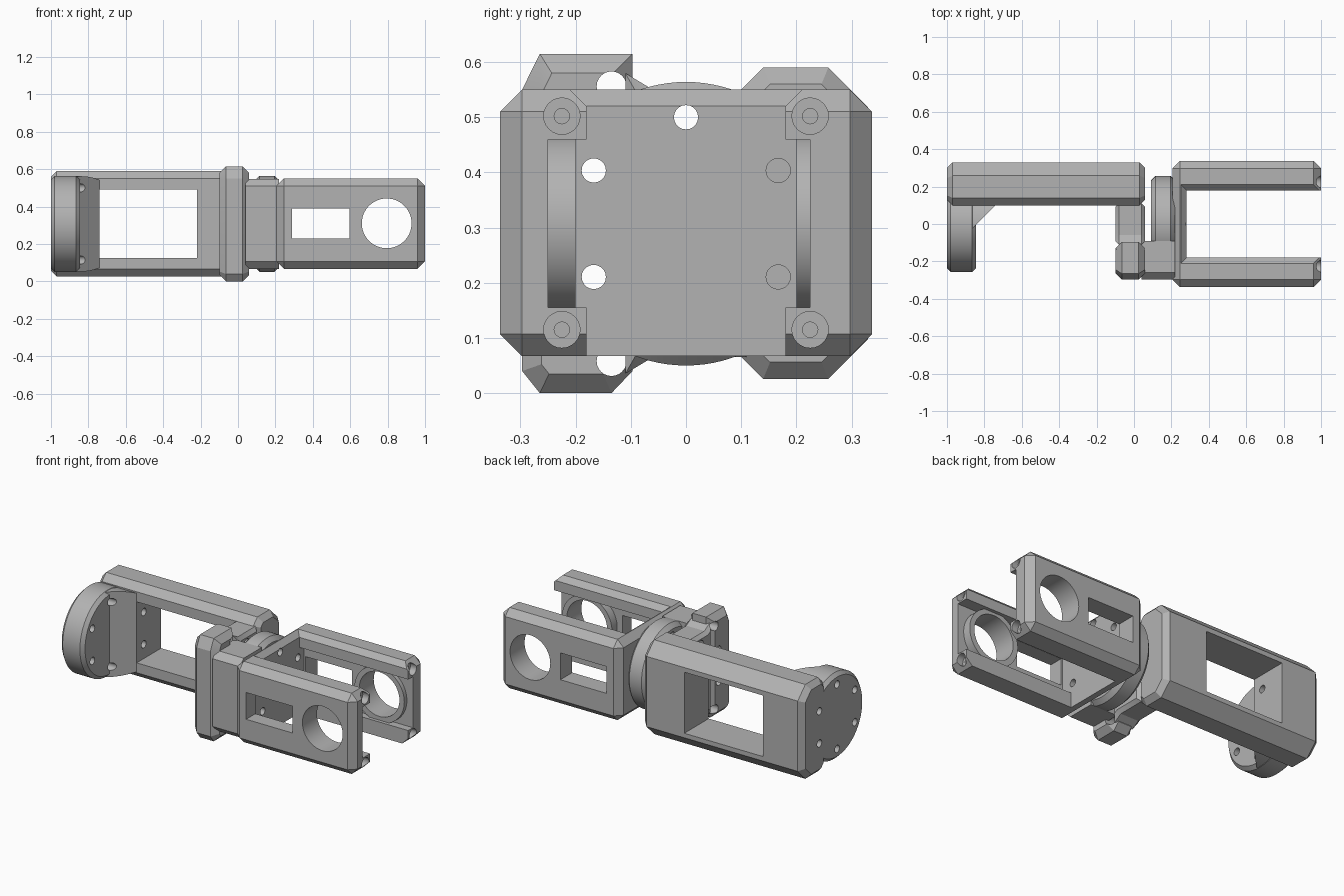
import bpy, bmesh, math
from mathutils import Vector, Matrix

cube = bpy.data.objects.get("Cube")
if cube:
    bpy.data.objects.remove(cube, do_unlink=True)

grey = bpy.data.materials.new("machined grey")
grey.use_nodes = True
grey.diffuse_color = (0.45, 0.45, 0.45, 1)
grey.node_tree.nodes["Principled BSDF"].inputs["Base Color"].default_value = (0.45, 0.45, 0.45, 1)

MID = 0.307          # height of the long axis
DISC_R = 0.257


def finish(name, bm):
    bmesh.ops.recalc_face_normals(bm, faces=bm.faces)
    mesh = bpy.data.meshes.new(name)
    bm.to_mesh(mesh)
    bm.free()
    mesh.materials.append(grey)
    obj = bpy.data.objects.new(name, mesh)
    bpy.context.collection.objects.link(obj)
    return obj


def box(name, x, y, z, chamfer=0):
    bm = bmesh.new()
    bmesh.ops.create_cube(bm, size=1)
    for v in bm.verts:
        v.co = [r[0] if c < 0 else r[1] for c, r in zip(v.co, (x, y, z))]
    if chamfer:
        bmesh.ops.bevel(bm, geom=bm.edges[:], offset=chamfer, segments=1, affect='EDGES')
    return finish(name, bm)


def prism(name, points, axis, lo, hi, end_chamfer=0):
    """Extrude a profile along x (points are y, z) or z (points are x, y)."""
    bm = bmesh.new()
    place = (lambda a, b: (lo, a, b)) if axis == 'x' else (lambda a, b: (a, b, lo))
    base = bm.faces.new([bm.verts.new(place(*p)) for p in points])
    step = Vector((hi - lo, 0, 0)) if axis == 'x' else Vector((0, 0, hi - lo))
    ext = bmesh.ops.extrude_face_region(bm, geom=[base], use_keep_orig=True)
    top = [g for g in ext['geom'] if isinstance(g, bmesh.types.BMVert)]
    bmesh.ops.translate(bm, verts=top, vec=step)
    if end_chamfer:
        n = 0 if axis == 'x' else 2
        rim = [e for e in bm.edges if abs(e.verts[0].co[n] - e.verts[1].co[n]) < 1e-5]
        bmesh.ops.bevel(bm, geom=rim, offset=end_chamfer, segments=1, affect='EDGES')
    return finish(name, bm)


def cylinder(name, axis, centre, radius, length, sides=32, chamfer=0):
    bm = bmesh.new()
    turn = Matrix.Rotation(math.pi / 2, 4, 'Y' if axis == 'x' else 'X')
    bmesh.ops.create_cone(bm, cap_ends=True, segments=sides, radius1=radius,
                          radius2=radius, depth=length)
    if chamfer:
        rim = [e for e in bm.edges if abs(e.verts[0].co.z - e.verts[1].co.z) < 1e-5]
        bmesh.ops.bevel(bm, geom=rim, offset=chamfer, segments=1, affect='EDGES')
    bmesh.ops.transform(bm, matrix=Matrix.Translation(centre) @ turn, verts=bm.verts)
    return finish(name, bm)


def cut(targets, *cutters):
    for cutter in cutters:
        for obj in targets:
            mod = obj.modifiers.new("cut", 'BOOLEAN')
            mod.operation = 'DIFFERENCE'
            mod.solver = 'EXACT'
            mod.object = cutter
            bpy.context.view_layer.objects.active = obj
            bpy.ops.object.modifier_apply(modifier=mod.name)
        bpy.data.objects.remove(cutter, do_unlink=True)


def bolt_holes(targets, lo, hi, angles):
    for a in angles:
        t = math.radians(a)
        c = ((lo + hi) / 2, 0.193 * math.cos(t), MID + 0.193 * math.sin(t))
        cut(targets, cylinder("bolt_hole", 'x', c, 0.022, hi - lo, 20))


# Long side arm with a window and chamfered edges
arm = prism("side_arm", [(0.10, 0.066), (0.14, 0.026), (0.258, 0.026), (0.33, 0.098),
                         (0.33, 0.518), (0.258, 0.59), (0.14, 0.59), (0.10, 0.55)],
            'x', -1.0, 0.06, 0.03)
cut([arm], box("window", (-0.74, -0.22), (0, 0.5), (0.125, 0.49)))

# Round end flange and its sloping gusset
flange = cylinder("end_flange", 'x', (-0.923, 0, MID), DISC_R, 0.154, 96, 0.02)
gusset = cylinder("flange_gusset", 'x', (-0.83, 0, MID), DISC_R - 0.002, 0.18, 96)
cut([gusset],
    prism("slope", [(-0.865, -0.5), (-0.7, -0.5), (-0.7, 0.14), (-0.865, -0.025)], 'z', -0.2, 0.9),
    box("back_trim", (-1.2, 0), (0.12, 0.5), (-0.2, 0.9)))
bolt_holes([arm, flange, gusset], -1.1, -0.7, range(30, 390, 60))

# Clamp block, bridge plate, neck and hub
clamp = prism("clamp_block", [(-0.297, 0.04), (-0.265, 0), (-0.135, 0), (-0.097, 0.04),
                              (-0.097, 0.615), (-0.265, 0.615), (-0.297, 0.55)],
              'x', -0.1, 0.06, 0.035)
plate = prism("bridge_plate", [(-0.11, 0.035), (-0.06, 0.065), (0.11, 0.065),
                               (0.11, 0.55), (-0.06, 0.55), (-0.11, 0.58)],
              'x', -0.1, 0.06, 0.02)
neck = prism("neck", [(-0.297, 0.105), (-0.26, 0.067), (-0.09, 0.067),
                      (-0.09, 0.547), (-0.26, 0.547), (-0.297, 0.51)], 'x', 0.04, 0.22)
hub = cylinder("hub", 'x', (0.155, 0, MID), DISC_R, 0.13, 96, 0.025)
cut([hub], box("hub_trim", (0, 0.3), (-0.5, -0.092), (-0.2, 0.9)))
for z in (0.058, 0.556):
    cut([clamp], cylinder("clamp_hole", 'x', (0, -0.135, z), 0.027, 0.4, 24))

# Fork: chamfered block hollowed out between two cheeks
fork = box("fork", (0.205, 1.0), (-0.337, 0.337), (0.067, 0.55), 0.04)
cut([fork],
    box("gap", (0.28, 1.2), (-0.18, 0.18), (-0.2, 0.9)),
    box("back_recess", (0.28, 1.2), (0, 0.225), (0.155, 0.46)),
    box("front_recess", (0.28, 1.2), (-0.25, 0), (0.155, 0.46)))

# Flared lips above and below the gap
for edge, s in ((0.55, 1), (0.067, -1)):
    bm = bmesh.new()
    bmesh.ops.create_cube(bm, size=1)
    for v in bm.verts:
        outer = v.co.z > 0
        grow = 0.05 if outer else 0
        v.co = (0.28 - grow if v.co.x < 0 else 1.2,
                math.copysign(0.18 + grow, v.co.y),
                edge + s * (0.02 if outer else -0.03))
    cut([fork], finish("lip", bm))

# Bearing rings inside the cheeks
rings = [cylinder("back_bearing_ring", 'y', (0.795, 0.23, MID), 0.165, 0.06, 64),
         cylinder("front_bearing_ring", 'y', (0.795, -0.24, MID), 0.165, 0.08, 64)]
for ring in rings:
    cut([ring], box("ring_top_trim", (0, 2), (-1, 1), (0.46, 0.9)),
        box("ring_bottom_trim", (0, 2), (-1, 1), (-0.2, 0.155)))

# Cheek openings: bearing bore and slot
cut([fork] + rings, cylinder("bore", 'y', (0.795, 0, 0.31), 0.133, 1.0, 64))
cut([fork], box("slot", (0.29, 0.595), (-0.6, 0.6), (0.23, 0.39)))

# Counterbored screw holes at the fork tips
for y in (-0.225, 0.225):
    for z in (0.115, 0.502):
        cut([fork], cylinder("counterbore", 'x', (1.0, y, z), 0.033, 0.08, 24),
            cylinder("pilot", 'x', (0.95, y, z), 0.014, 0.2, 16))

# Bolt circle through the joint
bolt_holes([fork, neck, hub, clamp, plate], -0.2, 0.4, (-30, 30, 90, 150, 210))

# Smooth the round surfaces, keep machined edges crisp
parts = [arm, flange, gusset, clamp, plate, neck, hub, fork] + rings
bpy.ops.object.select_all(action='DESELECT')
for obj in parts:
    obj.select_set(True)
bpy.context.view_layer.objects.active = fork
bpy.ops.object.shade_smooth_by_angle(angle=math.radians(25))
